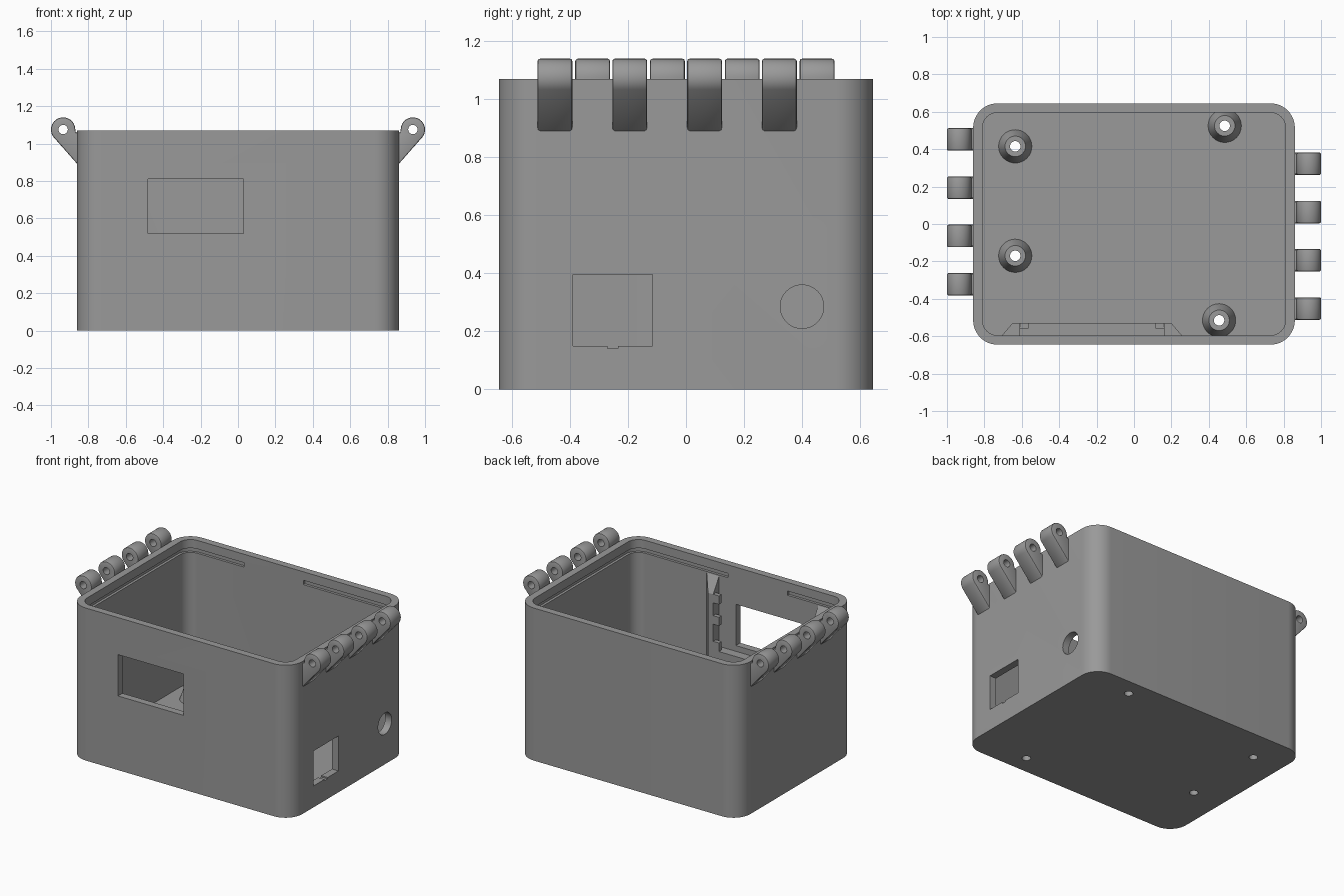
import bpy, bmesh, math

if "Cube" in bpy.data.objects:
    bpy.data.objects.remove(bpy.data.objects["Cube"])

grey = bpy.data.materials.new("grey_plastic")
grey.diffuse_color = (0.32, 0.32, 0.32, 1)
grey.use_nodes = True
grey.node_tree.nodes["Principled BSDF"].inputs["Base Color"].default_value = grey.diffuse_color


def finish(bm, name, smooth=True):
    """Turn a bmesh into a grey object."""
    bmesh.ops.recalc_face_normals(bm, faces=bm.faces)
    me = bpy.data.meshes.new(name)
    bm.to_mesh(me)
    bm.free()
    me.materials.append(grey)
    ob = bpy.data.objects.new(name, me)
    bpy.context.collection.objects.link(ob)
    if smooth:
        shade(ob)
    return ob


def shade(ob):
    bpy.ops.object.select_all(action='DESELECT')
    ob.select_set(True)
    bpy.context.view_layer.objects.active = ob
    bpy.ops.object.shade_smooth_by_angle(angle=math.radians(30))


def prism(name, pts, offset, smooth=False):
    """Extrude a closed outline of 3D points along an offset."""
    bm = bmesh.new()
    f = bm.faces.new([bm.verts.new(p) for p in pts])
    new = bmesh.ops.extrude_face_region(bm, geom=[f])["geom"]
    bmesh.ops.translate(bm, vec=offset, verts=[v for v in new if isinstance(v, bmesh.types.BMVert)])
    return finish(bm, name, smooth)


def block(name, x, y, z):
    pts = [(x[0], y[0], z[0]), (x[1], y[0], z[0]), (x[1], y[1], z[0]), (x[0], y[1], z[0])]
    return prism(name, pts, (0, 0, z[1] - z[0]))


def circle(cx, cy, r, n=32):
    return [(cx + r * math.cos(2 * math.pi * i / n), cy + r * math.sin(2 * math.pi * i / n)) for i in range(n)]


def corners(hx, hy, r, n=12):
    """Four rounded corners, anticlockwise from front right."""
    out = []
    for k, (sx, sy) in enumerate([(1, -1), (1, 1), (-1, 1), (-1, -1)]):
        arc = [math.pi / 2 * (k - 1 + i / n) for i in range(n + 1)]
        out.append([(sx * (hx - r) + r * math.cos(a), sy * (hy - r) + r * math.sin(a)) for a in arc])
    return out


def slab(name, pts, z0, z1):
    return prism(name, [(x, y, z0) for x, y in pts], (0, 0, z1 - z0))


def cut(ob, cutters):
    bpy.context.view_layer.objects.active = ob
    for c in cutters:
        m = ob.modifiers.new("cut", 'BOOLEAN')
        m.operation, m.solver, m.object = 'DIFFERENCE', 'EXACT', c
        bpy.ops.object.modifier_apply(modifier=m.name)
    for c in cutters:
        bpy.data.objects.remove(c)
    shade(ob)


H, FLOOR = 1.07, 0.05
POSTS = [(-0.635, 0.415), (-0.635, -0.17), (0.485, 0.525), (0.455, -0.515)]

# Box shell
box = slab("box_shell", sum(corners(0.86, 0.645, 0.13), []), 0, H)
cavity = slab("cavity", sum(corners(0.81, 0.595, 0.08), []), FLOOR, H + 0.1)

# Snap groove under the rim, interrupted on the front and back walls
c = corners(0.828, 0.613, 0.098)
back_gap = [(0.09, 0.613), (0.09, 0.57), (-0.37, 0.57), (-0.37, 0.613)]
front_gap = [(-x, -y) for x, y in back_gap]
front_gap = [(x, -y) for x, y in reversed(back_gap)]
groove = slab("groove", c[0] + c[1] + back_gap + c[2] + c[3] + front_gap, 0.98, 1.01)

# Display window, socket opening, round cable hole and screw holes
window = block("window", (-0.48, 0.03), (-0.7, -0.5), (0.52, 0.81))
socket = [(-0.39, 0.15), (-0.27, 0.15), (-0.27, 0.14), (-0.235, 0.14), (-0.235, 0.15),
          (-0.115, 0.15), (-0.115, 0.395), (-0.39, 0.395)]
socket = prism("socket", [(0.75, y, z) for y, z in socket], (0.2, 0, 0))
cable = prism("cable", [(0.75, y, z) for y, z in circle(0.4, 0.285, 0.075, 48)], (0.2, 0, 0))
screws = [slab("screw", circle(x, y, 0.028), -0.1, 0.1) for x, y in POSTS]
cut(box, [cavity, groove, window, socket, cable] + screws)

# Hollow conical standoffs
for x, y in POSTS:
    bm = bmesh.new()
    rings = []
    for r, z in [(0.028, 0.045), (0.09, 0.045), (0.088, 0.055), (0.055, 0.15), (0.028, 0.15)]:
        rings.append([bm.verts.new((px, py, z)) for px, py in circle(x, y, r)])
    for a, b in zip(rings, rings[1:] + rings[:1]):
        for i in range(32):
            j = (i + 1) % 32
            bm.faces.new((a[i], a[j], b[j], b[i]))
    finish(bm, "standoff")


def knuckle(side, y0, y1):
    """Hinge knuckle: round eye blending down to the wall, with a pin hole."""
    cx, cz, r = 0.935, 1.075, 0.065
    a0 = math.radians(-40)
    pts = [(0.85, 0.88)]
    pts += [(cx + r * math.cos(a), cz + r * math.sin(a))
            for a in [a0 + (math.pi - a0) * i / 24 for i in range(25)]]
    pts += [(cx - r, 1.06), (0.85, 1.06)]
    ob = prism("hinge_knuckle", [(side * x, y0, z) for x, z in pts], (0, y1 - y0, 0))
    bpy.context.view_layer.objects.active = ob
    bev = ob.modifiers.new("bevel", 'BEVEL')
    bev.width, bev.segments, bev.angle_limit = 0.008, 2, math.radians(60)
    bpy.ops.object.modifier_apply(modifier=bev.name)
    pin = prism("pin", [(side * x, y0 - 0.1, z) for x, z in circle(cx, cz, 0.025, 24)], (0, y1 - y0 + 0.2, 0))
    cut(ob, [pin])


# Four staggered knuckles on each side
for i in range(4):
    knuckle(1, -0.512 + 0.258 * i, -0.392 + 0.258 * i)
    knuckle(-1, -0.382 + 0.258 * i, -0.262 + 0.258 * i)


def bracket(name, wall, front):
    """Tapered block from the wall (x0, x1, z0, z1) to its front face."""
    bm = bmesh.new()
    for (x0, x1, z0, z1), y in ((wall, -0.60), (front, -0.53)):
        for p in ((x0, z0), (x1, z0), (x1, z1), (x0, z1)):
            bm.verts.new((p[0], y, p[1]))
    bmesh.ops.convex_hull(bm, input=bm.verts)
    bmesh.ops.dissolve_limit(bm, angle_limit=0.01, verts=bm.verts, edges=bm.edges)
    finish(bm, name, False)


# Display holder behind the window: two toothed posts and a bottom rail
MID = -0.225
for s in (-1, 1):
    def span(a, b):
        return tuple(sorted((MID + s * a, MID + s * b)))
    bracket("display_post", span(0.385, 0.485) + (0.33, 0.98), span(0.385, 0.425) + (0.40, 0.87))
    for z in (0.51, 0.69, 0.84):
        block("display_tooth", span(0.34, 0.39), (-0.56, -0.53), (z - 0.03, z + 0.03))
bracket("display_rail", (MID - 0.39, MID + 0.39, 0.33, 0.48), (MID - 0.39, MID + 0.39, 0.40, 0.48))
